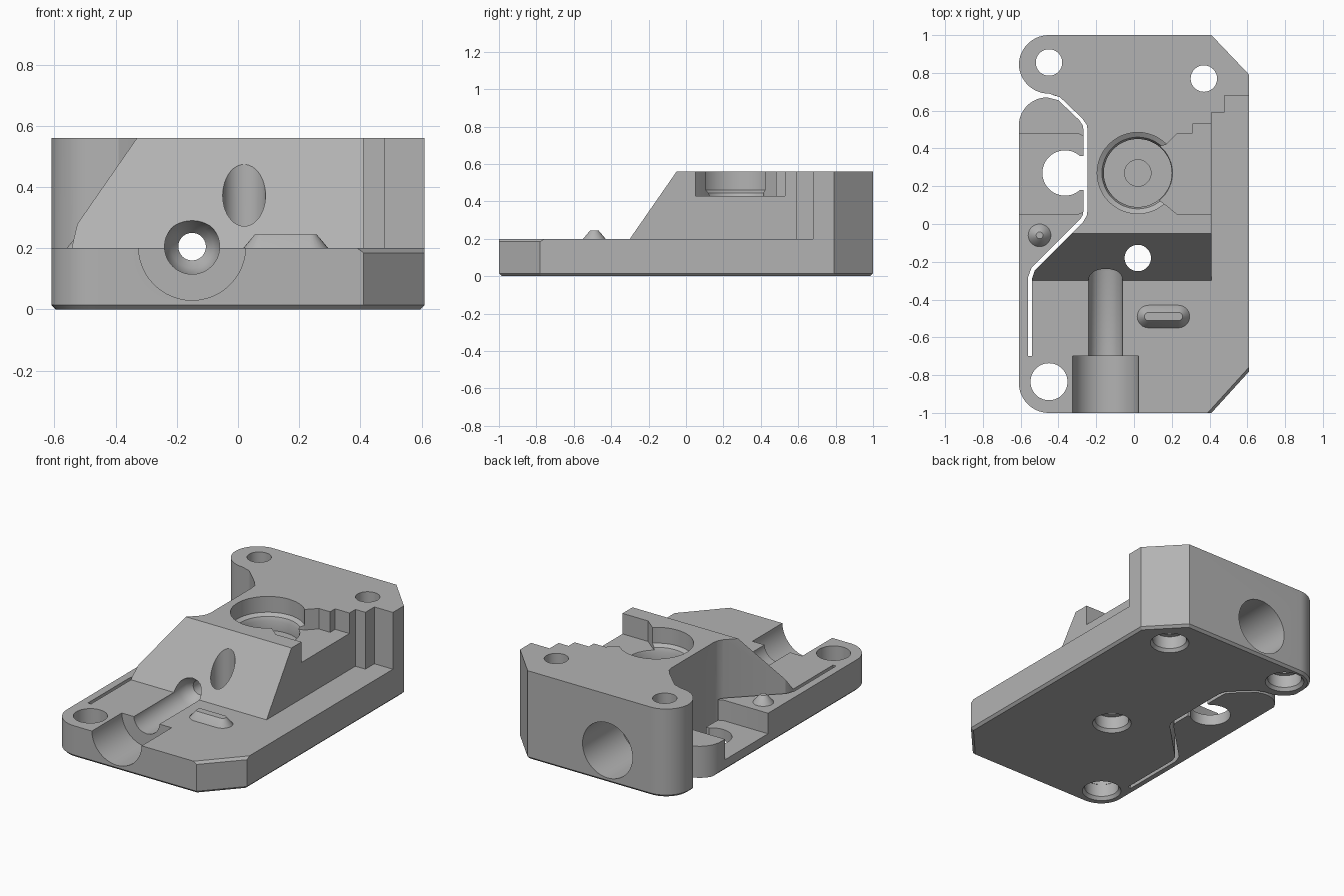
import bpy, bmesh, math
from mathutils import Vector

old = bpy.data.objects.get("Cube")
if old:
    bpy.data.objects.remove(old, do_unlink=True)

grey = bpy.data.materials.new("plain grey")
grey.use_nodes = True
grey.diffuse_color = (0.45, 0.45, 0.45, 1)
grey.node_tree.nodes["Principled BSDF"].inputs["Base Color"].default_value = (0.45, 0.45, 0.45, 1)


def finish(bm, name):
    bmesh.ops.recalc_face_normals(bm, faces=bm.faces)
    mesh = bpy.data.meshes.new(name)
    bm.to_mesh(mesh)
    bm.free()
    mesh.materials.append(grey)
    ob = bpy.data.objects.new(name, mesh)
    bpy.context.collection.objects.link(ob)
    return ob


def prism_mesh(points, low, high, axis="z"):
    """Extrude an outline along z, or a (y, z) profile along x."""
    bm = bmesh.new()
    place = (lambda p: (p[0], p[1], low)) if axis == "z" else (lambda p: (low, p[0], p[1]))
    face = bm.faces.new([bm.verts.new(place(p)) for p in points])
    moved = bmesh.ops.extrude_face_region(bm, geom=[face])["geom"]
    step = Vector((0, 0, high - low)) if axis == "z" else Vector((high - low, 0, 0))
    bmesh.ops.translate(bm, verts=[v for v in moved if isinstance(v, bmesh.types.BMVert)], vec=step)
    bmesh.ops.recalc_face_normals(bm, faces=bm.faces)
    return bm


def arc(cx, cy, r, start, end, n=14):
    return [(cx + r * math.cos(math.radians(start + (end - start) * i / n)),
             cy + r * math.sin(math.radians(start + (end - start) * i / n))) for i in range(n + 1)]


def lathe(rings, center, axis="z", name="cutter", n=48):
    """Stack of (radius, position) rings around an axis; center is the other two coordinates."""
    bm = bmesh.new()
    loops = []
    for r, h in rings:
        loop = []
        for i in range(n):
            a = 2 * math.pi * i / n
            u, v = center[0] + r * math.cos(a), center[1] + r * math.sin(a)
            loop.append(bm.verts.new((u, v, h) if axis == "z" else (u, h, v)))
        loops.append(loop)
    for a, b in zip(loops, loops[1:]):
        for i in range(n):
            bm.faces.new((a[i], a[(i + 1) % n], b[(i + 1) % n], b[i]))
    bm.faces.new(loops[0])
    bm.faces.new(loops[-1])
    return finish(bm, name)


def activate(ob):
    bpy.ops.object.select_all(action="DESELECT")
    ob.select_set(True)
    bpy.context.view_layer.objects.active = ob


def cut(target, cutter):
    cutter.hide_render = True
    activate(target)
    mod = target.modifiers.new("cut", "BOOLEAN")
    mod.operation, mod.solver, mod.object = "DIFFERENCE", "EXACT", cutter
    bpy.ops.object.modifier_apply(modifier=mod.name)
    bpy.data.objects.remove(cutter, do_unlink=True)


def cut_prism(points, low, high, axis="z"):
    cut(body, finish(prism_mesh(points, low, high, axis), "cutter"))


# Body blank: two rounded left corners, two clipped right corners
outline = (arc(-0.45, 0.84, 0.16, 180, 90) + [(0.41, 1), (0.61, 0.79), (0.61, -0.78), (0.41, -1)]
           + arc(-0.45, -0.84, 0.16, 270, 180))
bm = prism_mesh(outline, 0, 0.56)
bottom = [e for e in bm.edges if all(v.co.z < 0.001 for v in e.verts)]
bmesh.ops.bevel(bm, geom=bottom, offset=0.015, segments=1, affect="EDGES")
# Small slanted edge over the front clipped corner
cutaway = bmesh.ops.bisect_plane(bm, geom=bm.verts[:] + bm.edges[:] + bm.faces[:], dist=1e-5,
                                 plane_co=(0.41, -1, 0.185), plane_no=(0.74, -0.67, 1), clear_outer=True)
rim = [e for e in cutaway["geom_cut"] if isinstance(e, bmesh.types.BMEdge)]
bmesh.ops.holes_fill(bm, edges=rim, sides=0)
body = finish(bm, "mount_body")

# Front deck with sloping face, and side ledge with stepped back
cut_prism([(-1.1, 0.2), (-0.3, 0.2), (-0.05, 0.56), (-0.05, 0.7), (-1.1, 0.7)], -0.7, 0.7, "x")
cut_prism([(0.41, -1.1), (0.41, 0.59), (0.48, 0.59), (0.48, 0.68), (0.7, 0.68), (0.7, -1.1)], 0.2, 0.7)

# Flexible arm: lowered top and a narrow slot separating it from the block
post_side = [(-0.7, 0.85)] + arc(-0.45, 0.85, 0.16, 180, 270)
block_side = [(-0.39, 0.67), (-0.275, 0.56), (-0.25, 0.525), (-0.245, 0.49), (-0.245, 0.08), (-0.25, 0.045),
              (-0.27, 0.01), (-0.525, -0.245), (-0.54, -0.29), (-0.54, -0.7)]
arm_side = [(-0.562, -0.7), (-0.562, -0.285), (-0.542, -0.23), (-0.285, 0.025), (-0.27, 0.05), (-0.267, 0.08),
            (-0.267, 0.49), (-0.27, 0.52), (-0.29, 0.55), (-0.4, 0.655)]
cut_prism(post_side + block_side + [(-0.7, -0.7)], 0.2, 0.7)
cut_prism(post_side + block_side + arm_side + arc(-0.46, 0.52, 0.15, 90, 180) + [(-0.7, 0.52)], -0.1, 0.7)

# Arm recess and its open round seat
cut_prism([(-0.7, 0.05), (-0.3, 0.05), (-0.255, 0.07), (-0.255, 0.46), (-0.3, 0.48), (-0.7, 0.48)], 0.07, 0.3)
cut(body, lathe([(0.12, -0.1), (0.12, 0.3)], (-0.365, 0.27)))
cut_prism([(-0.32, 0.18), (-0.255, 0.18), (-0.255, 0.36), (-0.32, 0.36)], -0.1, 0.3)

# Side pocket and stepped round bearing seat
cut_prism([(0.1, 0.15), (0.17, 0.1), (0.23, 0.05), (0.5, 0.05), (0.5, 0.53), (0.31, 0.53), (0.31, 0.48),
           (0.23, 0.48), (0.17, 0.42), (0.1, 0.4)], 0.43, 0.7)
cut(body, lathe([(0.07, 0.33), (0.07, 0.36), (0.18, 0.36), (0.18, 0.42), (0.19, 0.445), (0.215, 0.46),
                 (0.215, 0.7)], (0.02, 0.27)))

# Lengthwise bore: front seat, channel, narrow passage, back seat
cut(body, lathe([(0.175, -1.1), (0.175, -0.7), (0.09, -0.7), (0.09, -0.25), (0.07, -0.2), (0.045, -0.17),
                 (0.045, 0.62), (0.175, 0.62), (0.175, 1.1)], (-0.15, 0.205), "y"))

# Screw holes with wider, chamfered mouths underneath
for x, y, r in [(-0.45, 0.855, 0.07), (0.37, 0.77, 0.07), (0.02, -0.18, 0.07), (-0.45, -0.835, 0.098)]:
    cut(body, lathe([(0.13, -0.02), (0.1, 0.02), (0.1, 0.1), (r, 0.1), (r, 0.7)], (x, y)))

# Small locating cone on the arm
cone = lathe([(0.065, 0.19), (0.06, 0.2), (0.022, 0.245), (0.018, 0.248)], (-0.5, -0.06), name="locating_cone")

# Raised oblong key with sloped sides on the front deck
bm = bmesh.new()
rings = []
for r, z in [(0.062, 0.195), (0.06, 0.2), (0.022, 0.245)]:
    loop = arc(0.235, -0.49, r, -90, 90, 12) + arc(0.077, -0.49, r, 90, 270, 12)
    rings.append([bm.verts.new((x, y, z)) for x, y in loop])
for a, b in zip(rings, rings[1:]):
    for i in range(len(a)):
        j = (i + 1) % len(a)
        bm.faces.new((a[i], a[j], b[j], b[i]))
bm.faces.new(rings[0])
bm.faces.new(rings[-1])
key = finish(bm, "oblong_key")

for ob in (body, cone, key):
    activate(ob)
    bpy.ops.object.shade_smooth_by_angle(angle=math.radians(25))
